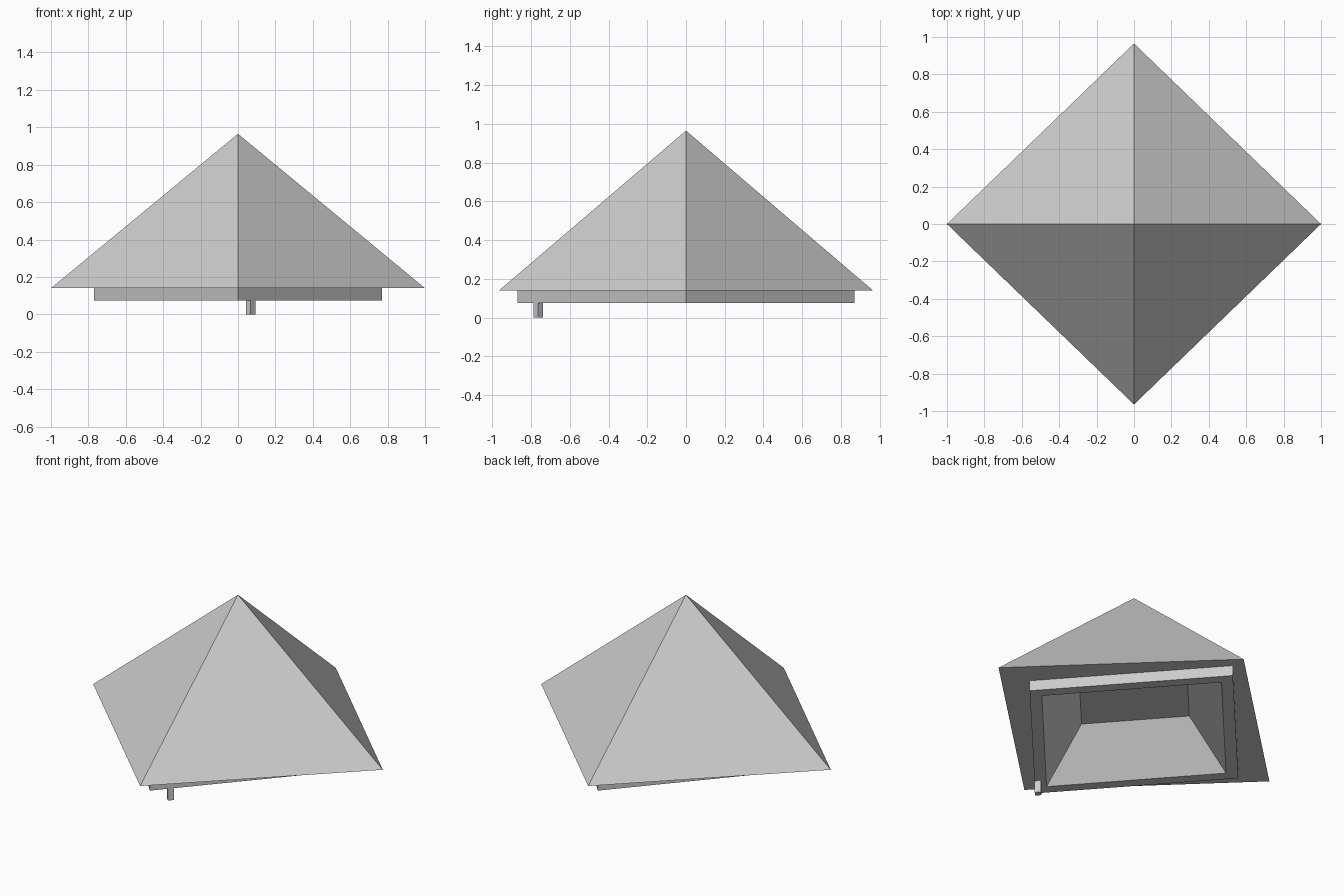
import bpy
import bmesh

cube = bpy.data.objects.get("Cube")
if cube:
    bpy.data.objects.remove(cube, do_unlink=True)

grey = bpy.data.materials.new("light grey")
grey.use_nodes = True
colour = (0.6, 0.6, 0.6, 1)
grey.diffuse_color = colour
grey.node_tree.nodes["Principled BSDF"].inputs["Base Color"].default_value = colour


def diamond_shell(name, rings, centre=(0, 0), cap_start=False, cap_end=False):
    """Skin diamond rings (half x, half y, z); a ring of zero size is a point."""
    bm = bmesh.new()
    cx, cy = centre
    loops = []
    for rx, ry, z in rings:
        corners = [(rx, 0), (0, ry), (-rx, 0), (0, -ry)] if rx else [(0, 0)]
        loops.append([bm.verts.new((cx + x, cy + y, z)) for x, y in corners])
    for a, b in zip(loops, loops[1:]):
        for i in range(4):
            j = (i + 1) % 4
            if len(a) == 1:
                bm.faces.new((a[0], b[i], b[j]))
            else:
                bm.faces.new((a[i], b[i], b[j], a[j]))
    if cap_start:
        bm.faces.new(loops[0])
    if cap_end:
        bm.faces.new(loops[-1][::-1])
    mesh = bpy.data.meshes.new(name)
    bm.to_mesh(mesh)
    bm.free()
    mesh.materials.append(grey)
    obj = bpy.data.objects.new(name, mesh)
    bpy.context.collection.objects.link(obj)
    return obj


# Shared outlines
EAVE = (1.0, 0.965, 0.14)
RIM_TOP = (0.77, 0.87, 0.14)
RIM_BOTTOM = (0.77, 0.87, 0.075)
OPENING = (0.68, 0.77, 0.075)
CEILING = (0.408, 0.462, 0.347)

# Pyramid roof with its flat overhanging underside
diamond_shell("pyramid_roof", [(0, 0, 0.965), EAVE, RIM_TOP])

# Shallow base rim below the roof
diamond_shell("base_rim", [RIM_TOP, RIM_BOTTOM, OPENING])

# Hollow tapering up inside the base
diamond_shell("inner_recess", [OPENING, CEILING], cap_end=True)

# Small peg under the front of the rim
diamond_shell("peg", [(0.025, 0.025, 0.075), (0.025, 0.025, 0)],
              centre=(0.068, -0.763), cap_start=True, cap_end=True)
